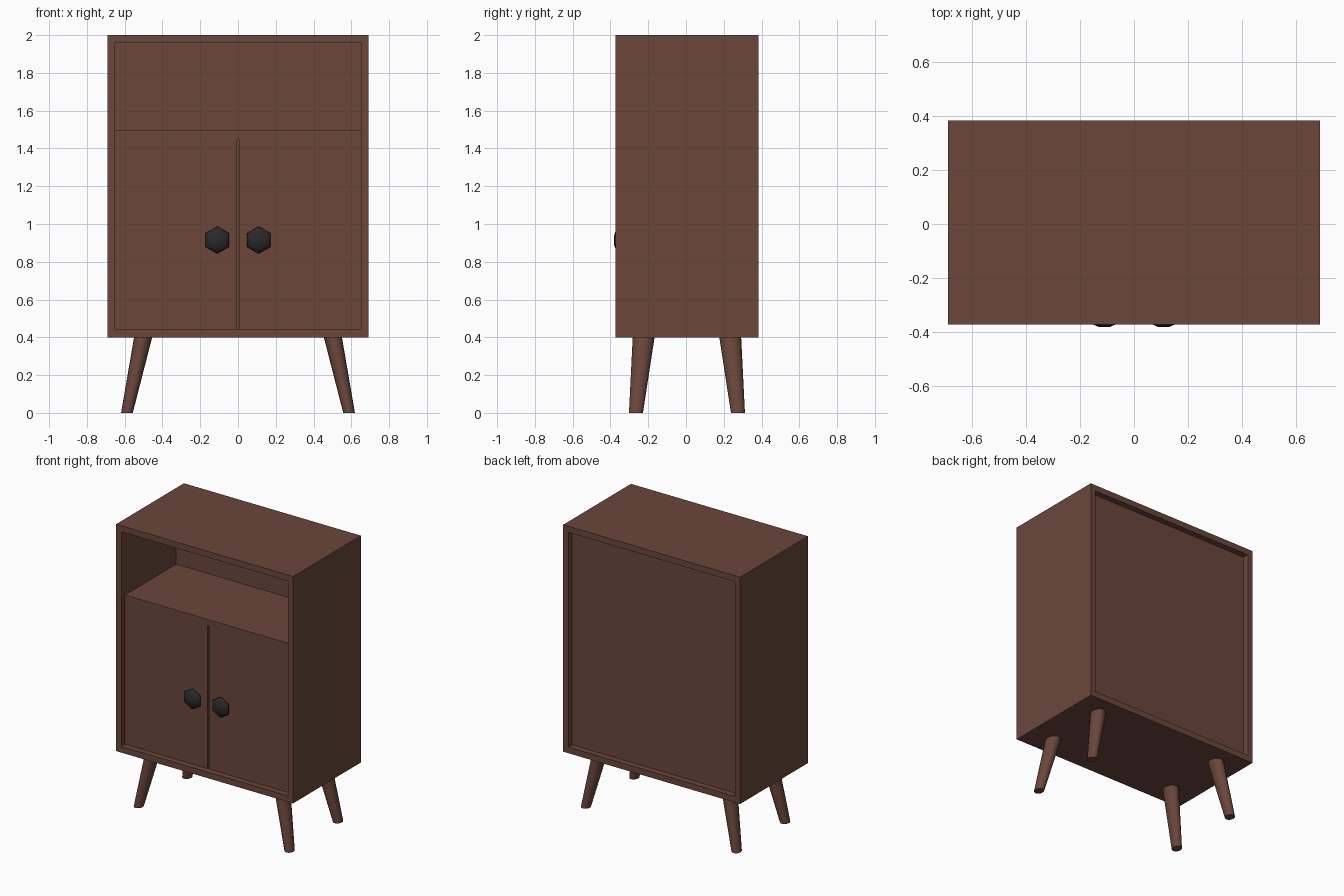
import bpy, bmesh, math

if "Cube" in bpy.data.objects:
    bpy.data.objects.remove(bpy.data.objects["Cube"])


def material(name, rgb):
    m = bpy.data.materials.new(name)
    m.diffuse_color = (*rgb, 1)
    m.use_nodes = True
    m.node_tree.nodes["Principled BSDF"].inputs["Base Color"].default_value = m.diffuse_color
    return m


WOOD = material("brown wood", (0.145, 0.062, 0.044))
BLACK = material("dark metal", (0.024, 0.021, 0.021))


def finish(bm, name, mat, smooth=None):
    bmesh.ops.recalc_face_normals(bm, faces=bm.faces)
    me = bpy.data.meshes.new(name)
    bm.to_mesh(me)
    bm.free()
    me.materials.append(mat)
    ob = bpy.data.objects.new(name, me)
    bpy.context.collection.objects.link(ob)
    if smooth:
        bpy.ops.object.select_all(action='DESELECT')
        ob.select_set(True)
        bpy.context.view_layer.objects.active = ob
        bpy.ops.object.shade_smooth_by_angle(angle=math.radians(smooth))
    return ob


def box(name, x0, x1, y0, y1, z0, z1):
    bm = bmesh.new()
    bmesh.ops.create_cube(bm, size=1)
    for v in bm.verts:
        v.co.x = x1 if v.co.x > 0 else x0
        v.co.y = y1 if v.co.y > 0 else y0
        v.co.z = z1 if v.co.z > 0 else z0
    return finish(bm, name, WOOD)


def loft(name, rings, mat, smooth):
    """Skin a list of point rings and cap both ends."""
    bm = bmesh.new()
    loops = [[bm.verts.new(p) for p in ring] for ring in rings]
    n = len(loops[0])
    for a, b in zip(loops, loops[1:]):
        for i in range(n):
            j = (i + 1) % n
            bm.faces.new((a[i], a[j], b[j], b[i]))
    bm.faces.new(loops[0])
    bm.faces.new(loops[-1])
    return finish(bm, name, mat, smooth)


FRONT, BACK = -0.372, 0.383
IN_X, IN_Z0, IN_Z1 = 0.65, 0.443, 1.957

# Cabinet shell: rectangular tube open to front and back
bm = bmesh.new()
loops = []
for hx, z0, z1, y in ((0.69, 0.4, 2.0, FRONT), (0.69, 0.4, 2.0, BACK),
                      (IN_X, IN_Z0, IN_Z1, BACK), (IN_X, IN_Z0, IN_Z1, FRONT)):
    loops.append([bm.verts.new(p) for p in
                  ((-hx, y, z0), (hx, y, z0), (hx, y, z1), (-hx, y, z1))])
for k in range(4):
    a, b = loops[k], loops[(k + 1) % 4]
    for i in range(4):
        j = (i + 1) % 4
        bm.faces.new((a[i], a[j], b[j], b[i]))
finish(bm, "cabinet_shell", WOOD)

# Back panel, shelf and doors, all set in from the frame
DOOR_Y = FRONT + 0.042
PANEL_Y = 0.24
box("back_panel", -IN_X, IN_X, PANEL_Y, BACK - 0.042, IN_Z0, IN_Z1)
box("shelf", -IN_X, IN_X, DOOR_Y, PANEL_Y, 1.45, 1.495)
box("door_left", -IN_X, -0.006, DOOR_Y, DOOR_Y + 0.042, IN_Z0, 1.45)
box("door_right", 0.006, IN_X, DOOR_Y, DOOR_Y + 0.042, IN_Z0, 1.45)

for side, sx in (("left", -1), ("right", 1)):
    # Six-sided domed knobs
    profile = ((DOOR_Y, 0.045), (-0.341, 0.066), (-0.353, 0.072),
               (-0.364, 0.063), (-0.373, 0.046), (-0.382, 0.022))
    rings = [[(sx * 0.11 + r * math.sin(i * math.pi / 3), y,
               0.915 + r * math.cos(i * math.pi / 3)) for i in range(6)]
             for y, r in profile]
    loft("knob_" + side, rings, BLACK, 65)

    # Splayed tapering legs
    for end, sy in (("front", -1), ("back", 1)):
        rings = []
        for z, cx, cy, rx, ry in ((0.0, 0.588, 0.27, 0.031, 0.037),
                                  (0.402, 0.502, 0.229, 0.048, 0.058)):
            rings.append([(sx * cx + rx * math.cos(i * math.pi / 8),
                           0.005 + sy * cy + ry * math.sin(i * math.pi / 8), z)
                          for i in range(16)])
        loft(f"{end}_{side}_leg", rings, WOOD, 40)
